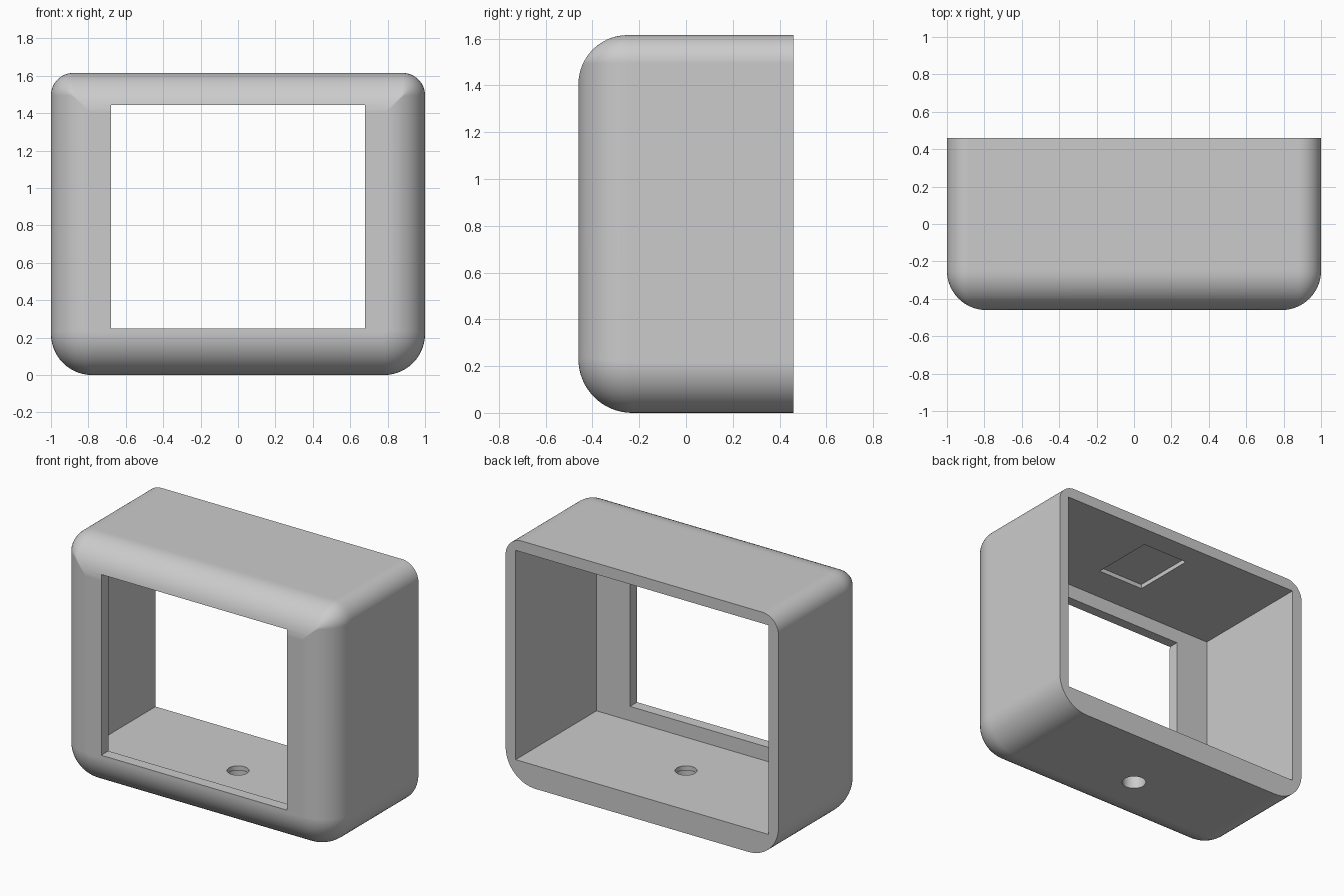
import bpy, bmesh, math
from mathutils import Matrix, Vector

cube = bpy.data.objects.get("Cube")
if cube:
    bpy.data.objects.remove(cube, do_unlink=True)

# Overall sizes
HEIGHT, FRONT, BACK = 1.615, -0.46, 0.46
FILLET_SIDE, FILLET_BOTTOM = 0.21, 0.23
CORNER_TOP, CORNER_BOTTOM = 0.12, 0.22
STEPS = 14

grey = bpy.data.materials.new("light_grey")
grey.use_nodes = True
grey.diffuse_color = (0.6, 0.6, 0.6, 1)
grey.node_tree.nodes["Principled BSDF"].inputs["Base Color"].default_value = (0.6, 0.6, 0.6, 1)


def make_object(name, bm):
    bmesh.ops.recalc_face_normals(bm, faces=bm.faces)
    mesh = bpy.data.meshes.new(name)
    bm.to_mesh(mesh)
    bm.free()
    mesh.materials.append(grey)
    obj = bpy.data.objects.new(name, mesh)
    bpy.context.collection.objects.link(obj)
    return obj


def inset(radius, depth):
    """How far a round-over pulls in at a depth behind the front."""
    if depth >= radius:
        return 0.0
    return radius - math.sqrt(radius ** 2 - (radius - depth) ** 2)


def section(bm, y):
    """Rounded rectangle outline of the shell at y."""
    side, low = inset(FILLET_SIDE, y - FRONT), inset(FILLET_BOTTOM, y - FRONT)
    x, bottom, top = 1 - side, low, HEIGHT - side
    r_top = max(CORNER_TOP - side, 0.004)
    r_low = max(CORNER_BOTTOM - side, 0.004)
    corners = [(x - r_top, top - r_top, r_top), (r_top - x, top - r_top, r_top),
               (r_low - x, bottom + r_low, r_low), (x - r_low, bottom + r_low, r_low)]
    ring = []
    for quarter, (cx, cz, r) in enumerate(corners):
        for i in range(STEPS + 1):
            a = (quarter + i / STEPS) * math.pi / 2
            ring.append(bm.verts.new((cx + r * math.cos(a), y, cz + r * math.sin(a))))
    return ring


# Shell: outlines lofted from the rounded front to the flat back
bm = bmesh.new()
depths = [FILLET_BOTTOM * (1 - math.cos(i / 16 * math.pi / 2)) for i in range(17)]
rings = [section(bm, FRONT + d) for d in depths] + [section(bm, BACK)]
for a, b in zip(rings, rings[1:]):
    for i in range(len(a)):
        j = (i + 1) % len(a)
        bm.faces.new((a[i], a[j], b[j], b[i]))
bm.faces.new(rings[0])
bm.faces.new(rings[-1])
housing = make_object("housing", bm)


def box(name, low, high):
    low, high = Vector(low), Vector(high)
    bm = bmesh.new()
    bmesh.ops.create_cube(bm, size=1, matrix=Matrix.Translation((low + high) / 2)
                          @ Matrix.Diagonal((*(high - low), 1)))
    return make_object(name, bm)


def cylinder(name, radius, low, high):
    bm = bmesh.new()
    bmesh.ops.create_cone(bm, cap_ends=True, segments=40, radius1=radius, radius2=radius,
                          depth=high - low, matrix=Matrix.Translation((0, 0, (low + high) / 2)))
    return make_object(name, bm)


# Cavity open at the back, front window, ceiling recess and stepped floor hole
cutters = [
    box("cavity_cutter", (-0.926, -0.386, 0.155), (0.926, 0.6, 1.541)),
    box("window_cutter", (-0.68, -0.6, 0.25), (0.68, -0.3, 1.445)),
    box("recess_cutter", (-0.172, -0.133, 1.5), (0.172, 0.307, 1.57)),
    cylinder("hole_cutter", 0.066, -0.1, 0.3),
    cylinder("lower_hole_cutter", 0.075, -0.1, 0.125),
]
bpy.ops.object.select_all(action="DESELECT")
bpy.context.view_layer.objects.active = housing
housing.select_set(True)
for cutter in cutters:
    cutter.hide_render = True
    mod = housing.modifiers.new("cut", "BOOLEAN")
    mod.operation, mod.solver, mod.object = "DIFFERENCE", "EXACT", cutter
    bpy.ops.object.modifier_apply(modifier=mod.name)
    bpy.data.objects.remove(cutter, do_unlink=True)

# Smooth round-overs with crisp cut edges
bpy.ops.object.shade_smooth_by_angle(angle=math.radians(30))
weighted = housing.modifiers.new("even_shading", "WEIGHTED_NORMAL")
weighted.keep_sharp = True
